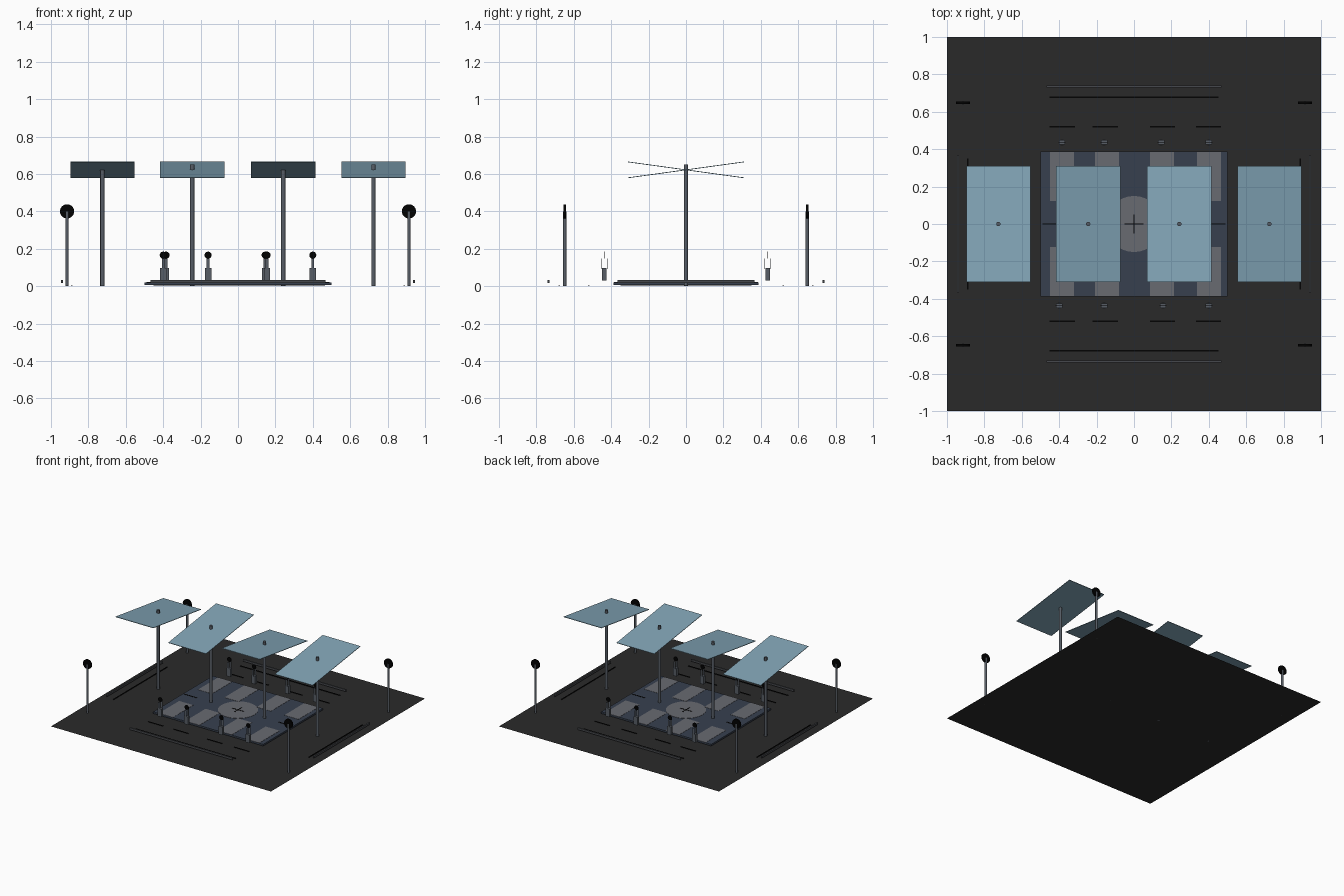
import bpy, math

if "Cube" in bpy.data.objects:
    bpy.data.objects.remove(bpy.data.objects["Cube"])

def mat(name, rgb):
    m = bpy.data.materials.new(name)
    m.diffuse_color = (*[(c / 255) ** 2.2 for c in rgb], 1)
    m.use_nodes = True
    m.node_tree.nodes["Principled BSDF"].inputs["Base Color"].default_value = m.diffuse_color
    return m

ASPHALT = mat("asphalt", (46, 46, 46))
SLATE = mat("slate", (58, 66, 80))
PAD = mat("pad_grey", (104, 106, 112))
STEEL = mat("steel", (88, 94, 102))
RAIL = mat("rail_grey", (72, 74, 78))
BLACK = mat("black", (8, 8, 8))
GLASS = mat("canopy_blue", (128, 162, 180))

def finish(name, m):
    o = bpy.context.object
    o.name = name
    o.data.materials.append(m)
    return o

def box(name, loc, size, m, rot=(0, 0, 0)):
    bpy.ops.mesh.primitive_cube_add(size=1, location=loc, rotation=rot)
    o = finish(name, m)
    o.scale = size
    return o

def cyl(name, loc, r, h, m, rot=(0, 0, 0), n=16):
    bpy.ops.mesh.primitive_cylinder_add(vertices=n, radius=r, depth=h, location=loc, rotation=rot)
    o = finish(name, m)
    bpy.ops.object.shade_smooth_by_angle()
    return o

FACE_Y = (math.pi / 2, 0, 0)

# ground sheet and central platform
bpy.ops.mesh.primitive_plane_add(size=2)
finish("ground_sheet", ASPHALT)
box("platform", (0, 0, 0.013), (1.0, 0.775, 0.014), SLATE)

# centre disc with cross, and side markers
cyl("centre_disc", (0, 0, 0.0205), 0.15, 0.003, PAD, n=32)
box("cross_bar_x", (0, 0, 0.0225), (0.10, 0.008, 0.002), BLACK)
box("cross_bar_y", (0, 0, 0.0225), (0.008, 0.10, 0.002), BLACK)
for s in (-1, 1):
    box("platform_marker", (s * 0.43, 0, 0.021), (0.12, 0.008, 0.002), BLACK)

# inlaid pads on the platform
for x in (-0.385, -0.145, 0.15, 0.40):
    for s in (-1, 1):
        box("platform_pad", (x, s * 0.254, 0.0205), (0.128, 0.264, 0.002), PAD)

# tilted canopies on posts, alternating direction
for i, x in enumerate((-0.725, -0.245, 0.242, 0.724)):
    cyl("canopy_post", (x, 0, 0.325), 0.0115, 0.65, STEEL)
    tilt = 0.136 if i % 2 else -0.136
    box("canopy_panel", (x, 0, 0.622), (0.343, 0.626, 0.004), GLASS, (tilt, 0, 0))

# corner lamps
for sx in (-1, 1):
    for sy in (-1, 1):
        x, y = sx * 0.914, sy * 0.648
        cyl("lamp_pole", (x, y, 0.20), 0.009, 0.40, STEEL)
        cyl("lamp_disc", (x, y, 0.40), 0.038, 0.012, BLACK, FACE_Y, 24)

# small pedestals with twin plates and a round head
for sy, xs in ((-1, (-0.40, -0.16, 0.155, 0.40)), (1, (-0.385, -0.16, 0.145, 0.40))):
    for x in xs:
        y = sy * 0.437
        box("pedestal_base", (x, y, 0.063), (0.034, 0.022, 0.066), STEEL)
        for dy in (-0.014, 0.014):
            box("pedestal_plate", (x, y + dy * 1.1, 0.121), (0.015, 0.002, 0.056), STEEL)
        cyl("pedestal_head", (x, y, 0.166), 0.019, 0.004, BLACK, FACE_Y, 16)

# ground stripes and edge rails
for s in (-1, 1):
    for x in (-0.384, -0.154, 0.152, 0.398):
        box("ground_dash", (x, s * 0.52, 0.003), (0.135, 0.006, 0.004), BLACK)
    box("long_stripe", (0, s * 0.678, 0.003), (0.905, 0.008, 0.004), BLACK)
    box("long_rail", (0, s * 0.735, 0.025), (0.935, 0.011, 0.016), RAIL)
    box("side_stripe", (s * 0.888, 0, 0.003), (0.008, 0.70, 0.004), BLACK)
    box("side_rail", (s * 0.941, 0, 0.025), (0.011, 0.73, 0.016), RAIL)
